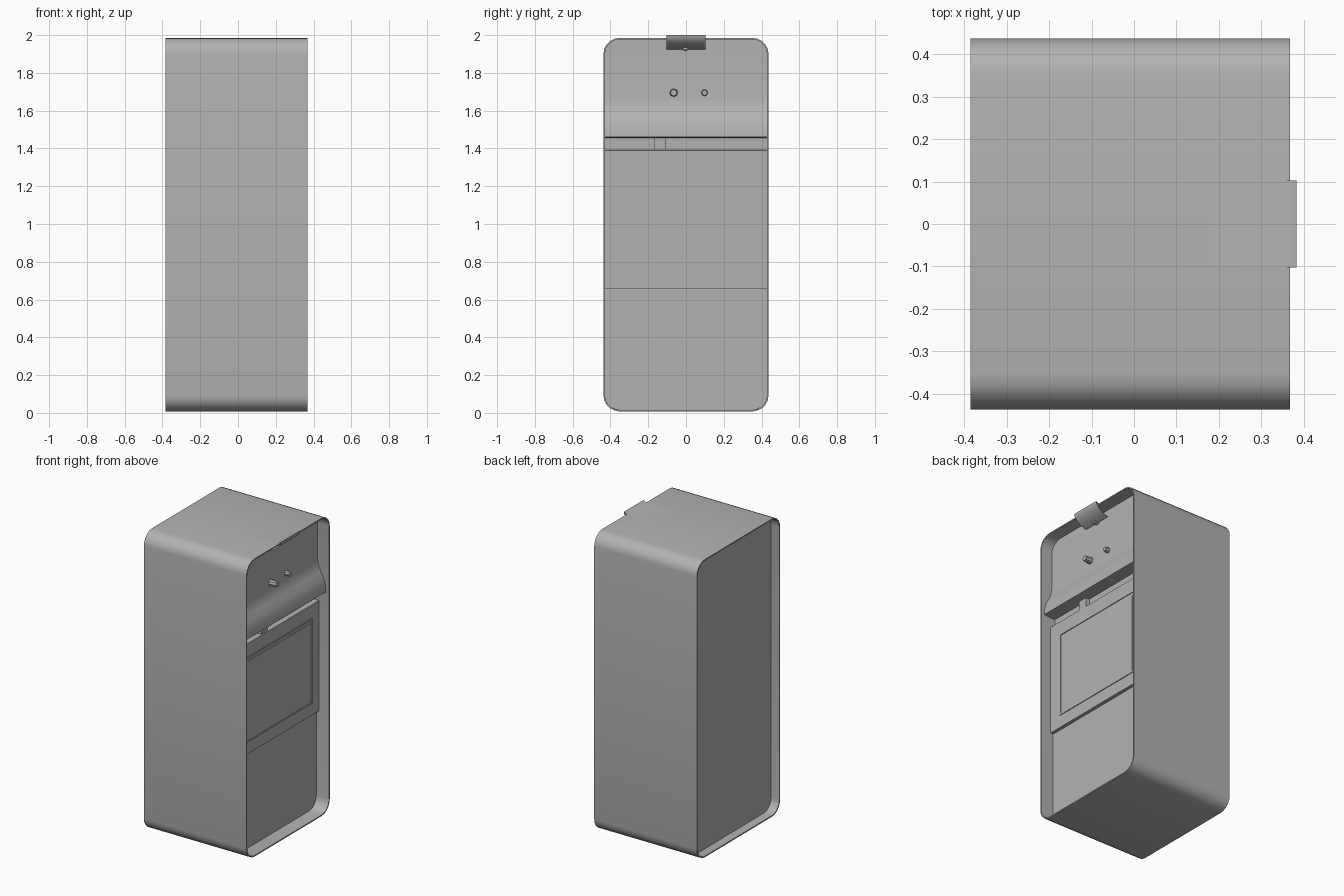
import bpy, bmesh, math
from mathutils import Vector

if "Cube" in bpy.data.objects:
    bpy.data.objects.remove(bpy.data.objects["Cube"])

grey = bpy.data.materials.new("appliance grey")
grey.diffuse_color = (0.45, 0.45, 0.45, 1)
grey.use_nodes = True
grey.node_tree.nodes["Principled BSDF"].inputs["Base Color"].default_value = grey.diffuse_color

HW, Z0, Z1, R = 0.437, 0.008, 1.985, 0.085   # outline half width, bottom, top, corner radius
XB, XF, WALL = -0.385, 0.368, 0.008


def outline(inset=0.0, seg=5):
    """Rounded rectangle in the y-z plane."""
    r, pts = R - inset, []
    for k, (sy, sz) in enumerate([(1, 1), (-1, 1), (-1, -1), (1, -1)]):
        cy = sy * (HW - R)
        cz = Z1 - R if sz > 0 else Z0 + R
        for i in range(seg + 1):
            a = math.pi / 2 * (k + i / seg)
            pts.append((cy + r * math.cos(a), cz + r * math.sin(a)))
    return pts


def half_width(z):
    """Half width of the inside of the shell at height z."""
    d = max(Z0 + R - z, z - (Z1 - R), 0)
    r = R - WALL
    return HW - R + math.sqrt(max(r * r - d * d, 0))


def finish(name, bm, angle=35):
    bmesh.ops.recalc_face_normals(bm, faces=bm.faces)
    me = bpy.data.meshes.new(name)
    bm.to_mesh(me)
    bm.free()
    me.materials.append(grey)
    ob = bpy.data.objects.new(name, me)
    bpy.context.collection.objects.link(ob)
    bpy.ops.object.select_all(action='DESELECT')
    ob.select_set(True)
    bpy.context.view_layer.objects.active = ob
    bpy.ops.object.shade_smooth_by_angle(angle=math.radians(angle))
    return ob


def sweep(name, profile, width):
    """Sheet following an (x, z) profile, spanning y; width is a function of z."""
    bm = bmesh.new()
    rows = [[bm.verts.new((x, s * width(z), z)) for s in (-1, 1)] for x, z in profile]
    for a, b in zip(rows, rows[1:]):
        bm.faces.new((a[0], a[1], b[1], b[0]))
    return finish(name, bm)


def box(name, lo, hi):
    bm = bmesh.new()
    bmesh.ops.create_cube(bm, size=1)
    for v in bm.verts:
        v.co = Vector([(l + h) / 2 + c * (h - l) for l, h, c in zip(lo, hi, v.co)])
    return finish(name, bm)


def knob(name, y, z, r, x0, x1):
    bm = bmesh.new()
    bmesh.ops.create_cone(bm, cap_ends=True, segments=8, radius1=r, radius2=r * 0.8, depth=x1 - x0)
    for v in bm.verts:
        v.co = Vector(((x0 + x1) / 2 + v.co.z, y + v.co.x, z + v.co.y))
    return finish(name, bm)


# Outer shell: tube with rims at both ends
bm = bmesh.new()
loops = [[bm.verts.new((x, y, z)) for y, z in outline(i)]
         for x, i in ((XB, 0), (XF, 0), (XF, WALL), (XB, WALL))]
n = len(loops[0])
for a, b in zip(loops, loops[1:] + loops[:1]):
    for i in range(n):
        j = (i + 1) % n
        bm.faces.new((a[i], a[j], b[j], b[i]))
finish("outer_shell", bm)

# Recessed back panel
bm = bmesh.new()
bm.faces.new([bm.verts.new((-0.325, y, z)) for y, z in outline(WALL)])
finish("back_panel", bm)

# Front face: bottom panel, raised door, slot, hood and upper panel
corner = [R * t for t in (0.1, 0.14, 0.3, 0.5, 0.75, 1)]
front = [(0.275, Z0 + c) for c in corner]
front += [(0.275, 0.655), (0.295, 0.657), (0.295, 1.39), (0.262, 1.392), (0.262, 1.455),
          (0.345, 1.46), (0.340, 1.51), (0.328, 1.55), (0.308, 1.585), (0.292, 1.62), (0.285, 1.66)]
front += [(0.285, Z1 - c) for c in reversed(corner)]
sweep("front_panels", front, half_width)

# Door window: slim raised frame and pane
ya, yb, za, zb, t = -0.342, 0.355, 0.738, 1.302, 0.010
for name, lo, hi in (("left", (ya, za), (ya + t, zb)), ("right", (yb - t, za), (yb, zb)),
                     ("bottom", (ya, za), (yb, za + t)), ("top", (ya, zb - t), (yb, zb))):
    box("window_frame_" + name, (0.290, lo[0], lo[1]), (0.300, hi[0], hi[1]))
box("window_pane", (0.290, ya + 0.018, za + 0.008), (0.298, yb - 0.018, zb - 0.03))

# Slot lever and control knobs
box("slot_lever", (0.262, -0.168, 1.392), (0.290, -0.105, 1.455))
knob("left_knob", -0.065, 1.695, 0.022, 0.283, 0.335)
knob("right_knob", 0.098, 1.695, 0.018, 0.283, 0.315)
knob("top_knob", -0.003, 1.935, 0.019, 0.283, 0.315)

# Clip folded over the top front edge
clip = [(0.17, 1.988), (0.36, 1.988), (0.383, 2.0), (0.381, 1.985),
        (0.365, 1.965), (0.335, 1.94), (0.290, 1.925)]
sweep("top_clip", clip, lambda z: 0.103)
